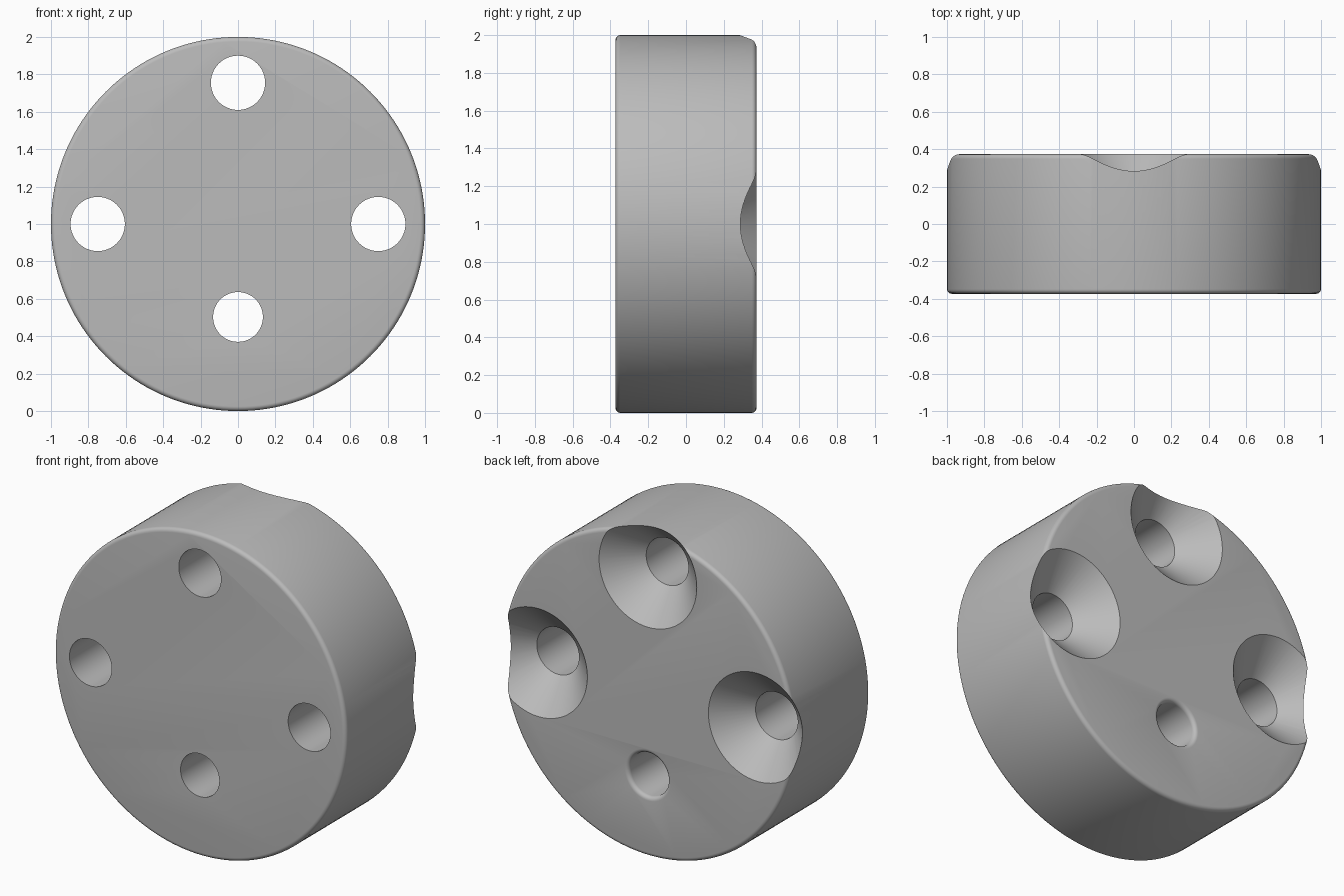
import bpy, math
from mathutils import Vector, Matrix
import bmesh

if "Cube" in bpy.data.objects:
    bpy.data.objects.remove(bpy.data.objects["Cube"], do_unlink=True)

HALF = 0.373      # half thickness of the disc
FILLET = 0.025

metal = bpy.data.materials.new("plain grey")
metal.use_nodes = True
grey = (0.5, 0.5, 0.5, 1)
metal.diffuse_color = grey
metal.node_tree.nodes["Principled BSDF"].inputs["Base Color"].default_value = grey


def arc(radius, y, size, start, end, steps=5):
    """Quarter round points as (radius, y) pairs."""
    angles = [math.radians(start + (end - start) * i / steps) for i in range(steps + 1)]
    return [(radius + size * math.cos(a), y + size * math.sin(a)) for a in angles]


def lathe(name, profile, x, z, sides):
    """Turn a (radius, y) profile around an axis parallel to y."""
    bm = bmesh.new()
    rings = []
    for r, y in profile:
        rings.append([bm.verts.new((r * math.cos(t), y, r * math.sin(t)))
                      for t in (math.tau * i / sides for i in range(sides))])
    for a, b in zip(rings, rings[1:]):
        for i in range(sides):
            j = (i + 1) % sides
            bm.faces.new((a[i], a[j], b[j], b[i]))
    bm.faces.new(rings[0])
    bm.faces.new(rings[-1])
    bmesh.ops.recalc_face_normals(bm, faces=bm.faces)
    mesh = bpy.data.meshes.new(name)
    bm.to_mesh(mesh)
    bm.free()
    mesh.materials.append(metal)
    obj = bpy.data.objects.new(name, mesh)
    obj.location = (x, 0, z)
    bpy.context.collection.objects.link(obj)
    return obj


# Disc with rounded rims
inner = HALF - FILLET
disc = lathe("disc", arc(1 - FILLET, -inner, FILLET, -90, 0)
             + arc(1 - FILLET, inner, FILLET, 0, 90), 0, 1, 160)

# Three countersunk holes, cone open to the back
R, SINK, OVER = 0.145, 0.335, 0.1
sunk = [(R, -HALF - OVER), (R, HALF - (SINK - R)), (SINK + OVER, HALF + OVER)]
cutters = [lathe("countersunk_hole_cutter", sunk, x, z, 64)
           for x, z in ((-0.75, 1), (0.75, 1), (0, 1.755))]

# Plain lower hole with a rounded mouth at the back
r = 0.133
mouth = arc(r + FILLET, inner, FILLET, 180, 90)
cutters.append(lathe("plain_hole_cutter", [(r, -HALF - OVER)] + mouth
                     + [(r + FILLET, HALF + OVER)], 0, 0.503, 64))

# Cut the holes
bpy.context.view_layer.objects.active = disc
for cutter in cutters:
    mod = disc.modifiers.new("hole", 'BOOLEAN')
    mod.operation = 'DIFFERENCE'
    mod.solver = 'EXACT'
    mod.object = cutter
    bpy.ops.object.modifier_apply(modifier=mod.name)
    bpy.data.objects.remove(cutter, do_unlink=True)

bpy.ops.object.select_all(action='DESELECT')
disc.select_set(True)
bpy.ops.object.shade_smooth_by_angle(angle=math.radians(30))
